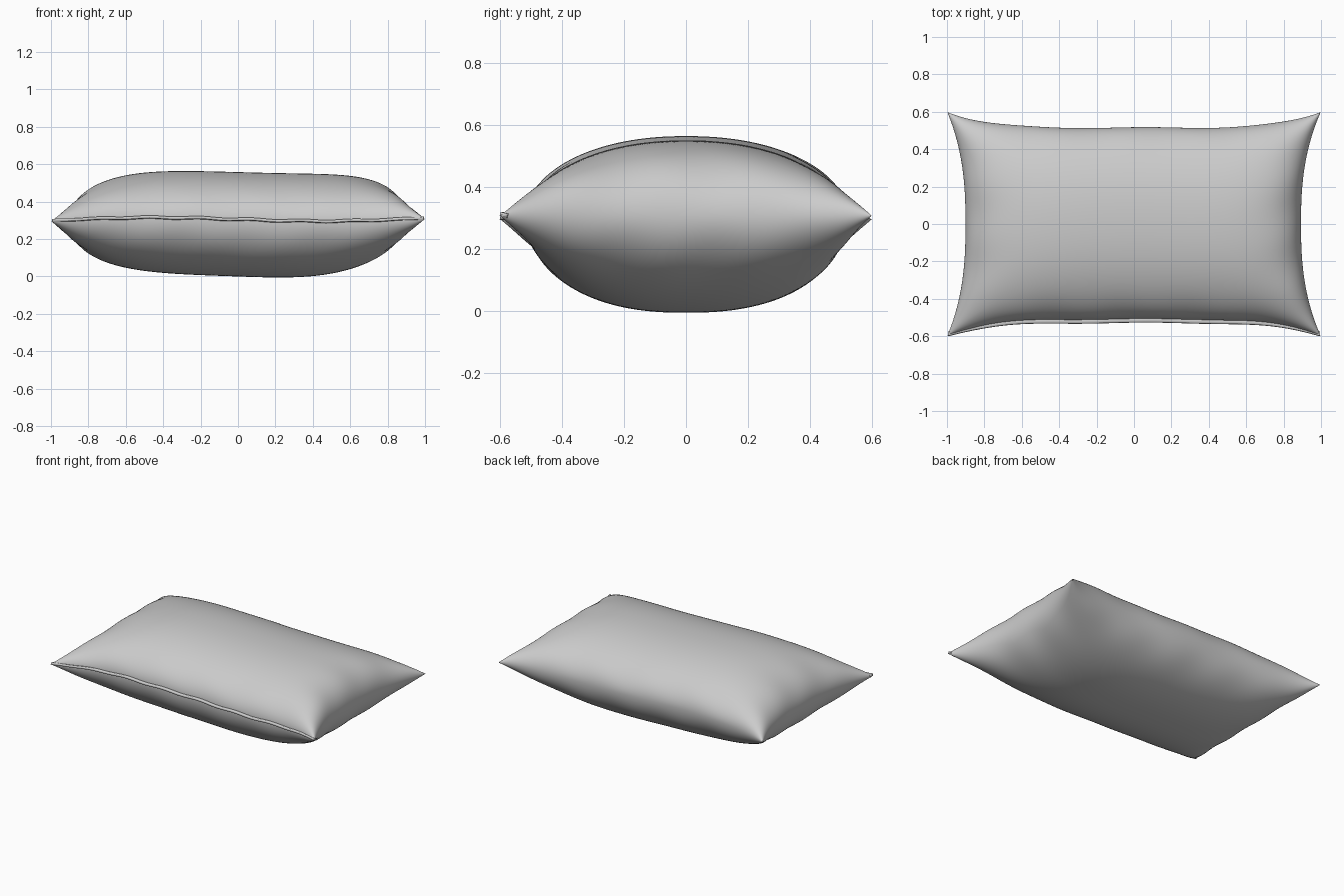
import bpy, bmesh, math

if "Cube" in bpy.data.objects:
    bpy.data.objects.remove(bpy.data.objects["Cube"])

NU, NV = 140, 100


def ease(i, n):
    # samples bunch up near the seam, where the cloth turns steeply
    return math.sin(math.pi / 2 * (2 * i / n - 1))


def outline(u, v):
    # pinched rectangle: edges pulled in, corners drawn out
    ex = 0.893 + 0.105 * abs(v) ** 2.5 + (0.008 * (1 - v * v) if u < 0 else 0)
    ey = 0.515 + 0.083 * abs(u) ** 4.5
    if v < 0:
        ey -= 0.006 * (1 - u ** 4)
    y = v * ey
    # slight waviness of the stitched edge
    y += 0.003 * math.sin(9 * u + 1) * abs(v) ** 8 * (1 - u ** 8)
    return u * ex, y


def seam_z(u):
    return 0.301 - 0.011 * math.sin(2.9 * u) * (1 - u ** 4) + 0.006 * u ** 3


def height(u, v, side):
    # side = 1 upper cloth, -1 lower cloth
    pu, pv, h = (5.0, 2.15, 0.257 + 0.007 * u) if side > 0 else (3.2, 2.35, 0.301)
    if u < 0:
        pu += -0.3 if side > 0 else 0.2
    f = math.sqrt(max(0, 1 - abs(u) ** pu)) * math.sqrt(max(0, 1 - abs(v) ** pv))
    x, y = outline(u, v)
    # soft gathers fading away from the seam
    near = max(abs(u), abs(v)) ** 7
    fold = 0.05 * near * (math.sin(17 * x + 3 * y + side) * abs(v) ** 3
                          + math.sin(21 * y - 4 * x) * abs(u) ** 3)
    return seam_z(u) + side * h * f * (1 + fold)


def add_object(name, bm):
    bmesh.ops.recalc_face_normals(bm, faces=bm.faces)
    mesh = bpy.data.meshes.new(name)
    bm.to_mesh(mesh)
    bm.free()
    for p in mesh.polygons:
        p.use_smooth = True
    ob = bpy.data.objects.new(name, mesh)
    bpy.context.collection.objects.link(ob)
    return ob


# Pillow body: two puffed sheets joined along the seam
bm = bmesh.new()
for side in (1, -1):
    rows = []
    for j in range(NV + 1):
        v = ease(j, NV)
        row = []
        for i in range(NU + 1):
            u = ease(i, NU)
            x, y = outline(u, v)
            row.append(bm.verts.new((x, y, height(u, v, side))))
        rows.append(row)
    for j in range(NV):
        for i in range(NU):
            q = [rows[j][i], rows[j][i + 1], rows[j + 1][i + 1], rows[j + 1][i]]
            bm.faces.new(q if side > 0 else q[::-1])
bmesh.ops.remove_doubles(bm, verts=bm.verts, dist=0.00005)
add_object("pillow_body", bm)

# Stitched lip along the front seam
bm = bmesh.new()
prev = None
for i in range(NU + 1):
    u = ease(i, NU) * 0.995
    x, y = outline(u, -1)
    z = seam_z(u) + 0.003 * math.sin(23 * u) * (1 - u ** 4)
    w = 0.018 * (1 - abs(u) ** 6) + 0.002
    line = [bm.verts.new((x, y + 0.02 - k * (0.02 + w) / 3, z + 0.002 * k))
            for k in range(4)]
    if prev:
        for k in range(3):
            bm.faces.new((prev[k], prev[k + 1], line[k + 1], line[k]))
    prev = line
lip = add_object("front_seam", bm)
solid = lip.modifiers.new("thickness", 'SOLIDIFY')
solid.thickness = 0.014
solid.offset = 0
